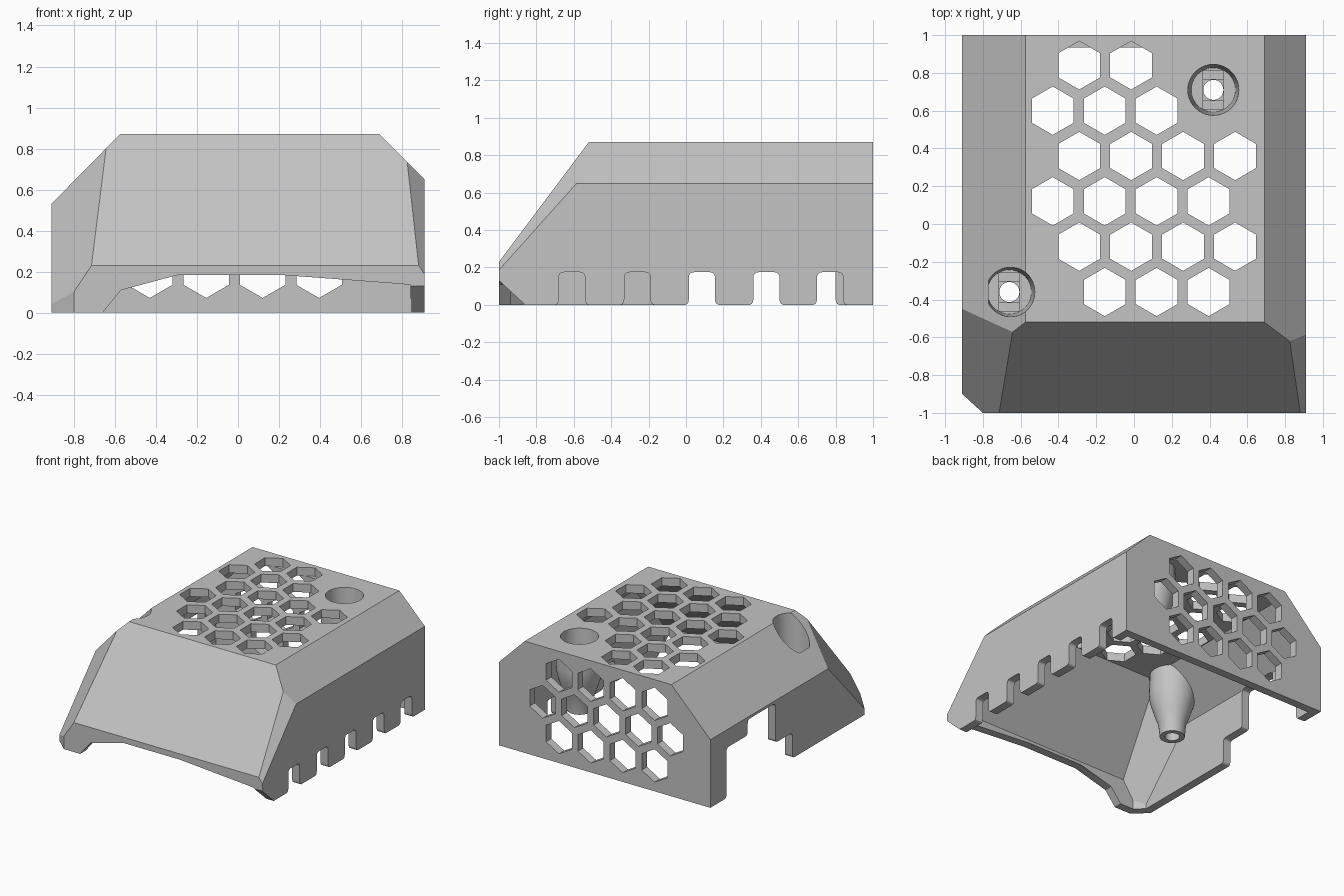
import bpy, bmesh, math
from mathutils import Vector

if "Cube" in bpy.data.objects:
    bpy.data.objects.remove(bpy.data.objects["Cube"], do_unlink=True)

WALL = 0.065
# Outer faces of the housing: point on the face, outward normal
FACES = [
    ((-0.91, 0, 0), (-1, 0, 0)), ((0.91, 0, 0), (1, 0, 0)),
    ((0, 1, 0), (0, 1, 0)), ((0, -1, 0), (0, -1, 0)),
    ((0, 0, 0.87), (0, 0, 1)),
    ((-0.91, 0, 0.53), (-0.34, 0, 0.335)),         # broad side chamfer
    ((0.91, 0, 0.65), (1, 0, 1)),                  # narrow side chamfer
    ((0, -1, 0.23), (0, -0.64, 0.48)),             # sloping front
    ((-0.91, -0.45, 0.53), (-0.184, -0.132, 0.122)),
    ((0.91, -0.585, 0.65), (0.05, -0.038, 0.034)),
    ((-0.8, -1, 0), (-0.1, -0.11, 0)),             # front corner
]


def make_object(name, bm):
    bmesh.ops.recalc_face_normals(bm, faces=bm.faces)
    mesh = bpy.data.meshes.new(name)
    bm.to_mesh(mesh)
    bm.free()
    obj = bpy.data.objects.new(name, mesh)
    bpy.context.scene.collection.objects.link(obj)
    return obj


def clip(bm, planes, inset=0.0):
    """Trim a closed mesh by planes moved inwards, capping each cut."""
    for point, normal in planes:
        n = Vector(normal).normalized()
        bmesh.ops.bisect_plane(bm, geom=bm.verts[:] + bm.edges[:] + bm.faces[:],
                               plane_co=Vector(point) - n * inset, plane_no=n,
                               clear_outer=True)
        rim = [e for e in bm.edges if e.is_boundary]
        if rim:
            bmesh.ops.holes_fill(bm, edges=rim, sides=0)


def hull(name, inset, floor):
    bm = bmesh.new()
    bmesh.ops.create_cube(bm, size=4)
    clip(bm, FACES, inset)
    clip(bm, [((0, 0, floor), (0, 0, -1))])
    return make_object(name, bm)


def prism(bm, points, axis, start, end):
    """Extrude a 2D outline along x, y or z."""
    def place(p, d):
        return {"x": (d, p[0], p[1]), "y": (p[0], d, p[1]), "z": (p[0], p[1], d)}[axis]
    low = [bm.verts.new(place(p, start)) for p in points]
    high = [bm.verts.new(place(p, end)) for p in points]
    bm.faces.new(low)
    bm.faces.new(high[::-1])
    for i in range(len(points)):
        j = (i + 1) % len(points)
        bm.faces.new((low[i], low[j], high[j], high[i]))


def rounded(points, r, steps=4):
    """Round every corner of an outline."""
    out = []
    for i, p in enumerate(points):
        p = Vector(p)
        a = p + (Vector(points[i - 1]) - p).normalized() * r
        b = p + (Vector(points[(i + 1) % len(points)]) - p).normalized() * r
        for k in range(steps + 1):
            t = k / steps
            out.append(a * (1 - t) ** 2 + p * 2 * t * (1 - t) + b * t ** 2)
    return out


def ring(cx, cy, radius, sides):
    return [(cx + radius * math.sin(math.tau * i / sides),
             cy + radius * math.cos(math.tau * i / sides)) for i in range(sides)]


def lathe(bm, profile, cx, cy, sides=40):
    """Closed turned solid from (radius, height) pairs."""
    rings = [[bm.verts.new((x, y, z)) for x, y in ring(cx, cy, r, sides)]
             for r, z in profile]
    for a, b in zip(rings, rings[1:]):
        for i in range(sides):
            j = (i + 1) % sides
            bm.faces.new((a[i], a[j], b[j], b[i]))
    bm.faces.new(rings[0])
    bm.faces.new(rings[-1][::-1])


def combine(target, tool, operation="DIFFERENCE"):
    tool.hide_render = True
    mod = target.modifiers.new("combine", "BOOLEAN")
    mod.operation, mod.solver, mod.object = operation, "EXACT", tool
    graph = bpy.context.evaluated_depsgraph_get()
    mesh = bpy.data.meshes.new_from_object(target.evaluated_get(graph))
    target.modifiers.clear()
    target.data = mesh
    bpy.data.objects.remove(tool, do_unlink=True)


def cut_prisms(outlines, axis, start, end):
    bm = bmesh.new()
    for outline in outlines:
        prism(bm, outline, axis, start, end)
    combine(housing, make_object("cutter", bm))


# Hollow shell, open underneath
housing = hull("housing", 0, 0)
combine(housing, hull("hollow", WALL, -0.2))

# Screw bosses with stepped pockets
for cx, cy in ((0.42, 0.71), (-0.66, -0.36)):
    bm = bmesh.new()
    lathe(bm, [(0.09, 0.3), (0.1, 0.4), (0.125, 0.47), (0.16, 0.58),
               (0.167, 0.65), (0.155, 0.95)], cx, cy)
    clip(bm, FACES, 0.02)
    combine(housing, make_object("boss", bm), "UNION")
    bm = bmesh.new()
    lathe(bm, [(0.117, 0.5), (0.135, 0.87), (0.137, 0.95)], cx, cy)
    clip(bm, [((-0.77, 0, 0), (-1, 0, 0))])
    combine(housing, make_object("pocket", bm))
    for half_y, bottom in ((0.1, 0.48), (0.055, 0.46)):
        cut_prisms([[(cx - 0.055, cy - half_y), (cx + 0.055, cy - half_y),
                     (cx + 0.055, cy + half_y), (cx - 0.055, cy + half_y)]],
                   "z", bottom, 0.52)
    cut_prisms([ring(cx, cy, 0.053, 32)], "z", 0.2, 0.52)

# Honeycomb vents: each row is (first x, height along the face, count)
HEX, PITCH = 0.128, 0.275


def honeycomb(rows):
    return [ring(x + i * PITCH, v, HEX, 6) for x, v, count in rows for i in range(count)]


cut_prisms(honeycomb([(-0.29, 0.84, 2), (-0.43, 0.6, 3), (-0.29, 0.36, 4),
                      (-0.43, 0.12, 4), (-0.29, -0.12, 4), (-0.155, -0.36, 3)]),
           "z", 0.804, 1)
cut_prisms(honeycomb([(-0.43, 0.2, 4), (-0.565, 0.44, 5), (-0.43, 0.68, 4)]),
           "y", 0.93, 1.1)

# Row of cable notches in one side wall
w = 0.07
notch = [(-w - 0.06, -0.1), (-w - 0.06, -0.001), (-w, -0.001), (-w, 0.175),
         (w, 0.175), (w, -0.001), (w + 0.06, -0.001), (w + 0.06, -0.1)]
cut_prisms([rounded([(c + y, z) for y, z in notch], 0.03)
            for c in (-0.61, -0.26, 0.085, 0.43, 0.77)], "x", 0.8, 1)

# Stepped opening in the other side wall
opening = [(-0.08, -0.1), (-0.08, -0.001), (-0.01, -0.001), (-0.01, 0.2), (0.2, 0.2),
           (0.2, 0.51), (0.54, 0.51), (0.54, 0.39), (0.8, 0.39), (0.8, -0.001),
           (0.87, -0.001), (0.87, -0.1)]
cut_prisms([rounded(opening, 0.03)], "x", -1, -0.8)

# Arch under the front wall and the undercut front foot
cut_prisms([[(-0.742, -0.1), (-0.57, 0.11), (-0.29, 0.185), (0.2, 0.185),
             (0.8, 0.14), (0.841, 0.135), (0.841, -0.1)]], "y", -1.2, -0.8)
cut_prisms([[(-1.1, 0.223), (-0.752, -0.1), (-1.1, -0.1)]], "x", 0.8, 1.1)

# Plain grey plastic
grey = bpy.data.materials.new("grey_plastic")
grey.use_nodes = True
colour = (0.55, 0.55, 0.55, 1)
grey.diffuse_color = colour
grey.node_tree.nodes["Principled BSDF"].inputs["Base Color"].default_value = colour
housing.data.materials.clear()
housing.data.materials.append(grey)
for face in housing.data.polygons:
    face.material_index = 0

bpy.ops.object.select_all(action="DESELECT")
housing.select_set(True)
bpy.context.view_layer.objects.active = housing
bpy.ops.object.shade_smooth_by_angle(angle=math.radians(25))
